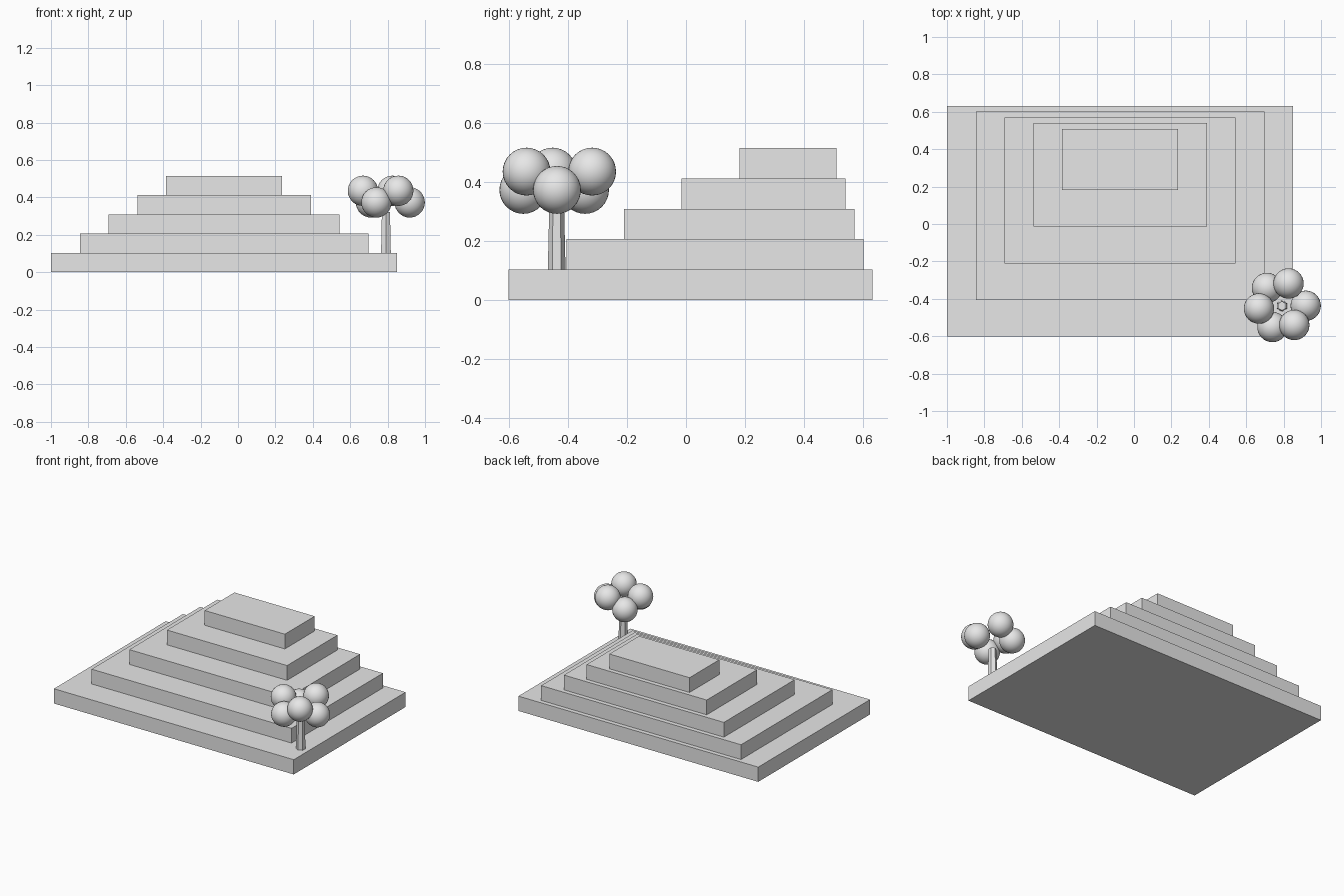
import bpy

if "Cube" in bpy.data.objects:
    bpy.data.objects.remove(bpy.data.objects["Cube"])

grey = bpy.data.materials.new("plain grey")
grey.diffuse_color = (0.8, 0.8, 0.8, 1.0)
grey.use_nodes = True
grey.node_tree.nodes["Principled BSDF"].inputs["Base Color"].default_value = grey.diffuse_color


def finish(name):
    ob = bpy.context.object
    ob.name = name
    ob.data.materials.append(grey)
    return ob


# Stepped terraces: each tier shrinks, with a narrow ledge at the back
STEP = 0.103
CENTRE_X = -0.0745
for i in range(5):
    width = 1.851 - 0.308 * i
    front, back = -0.601 + 0.1955 * i, 0.632 - 0.0307 * i
    bpy.ops.mesh.primitive_cube_add(
        size=1, location=(CENTRE_X, (front + back) / 2, STEP * (i + 0.5)))
    tier = finish(f"terrace_tier_{i + 1}")
    tier.scale = (width, back - front, STEP)
    bpy.ops.object.transform_apply(location=False, rotation=False, scale=True)

# Tapered six-sided tree trunk standing on the lowest tier
TRUNK_TOP = 0.322
bpy.ops.mesh.primitive_cone_add(
    vertices=6, radius1=0.030, radius2=0.025, depth=TRUNK_TOP - STEP,
    location=(0.791, -0.438, (TRUNK_TOP + STEP) / 2))
finish("tree_trunk")

# Ring of leaf balls, alternating low and high
ring = [(0.918, -0.437), (0.826, -0.318), (0.711, -0.342),
        (0.668, -0.452), (0.740, -0.551), (0.857, -0.540)]
for i, (x, y) in enumerate(ring):
    z = 0.435 if i % 2 else 0.373
    bpy.ops.mesh.primitive_uv_sphere_add(
        segments=32, ring_count=16, radius=0.081, location=(x, y, z))
    finish(f"leaf_ball_{i + 1}")
    bpy.ops.object.shade_smooth()
